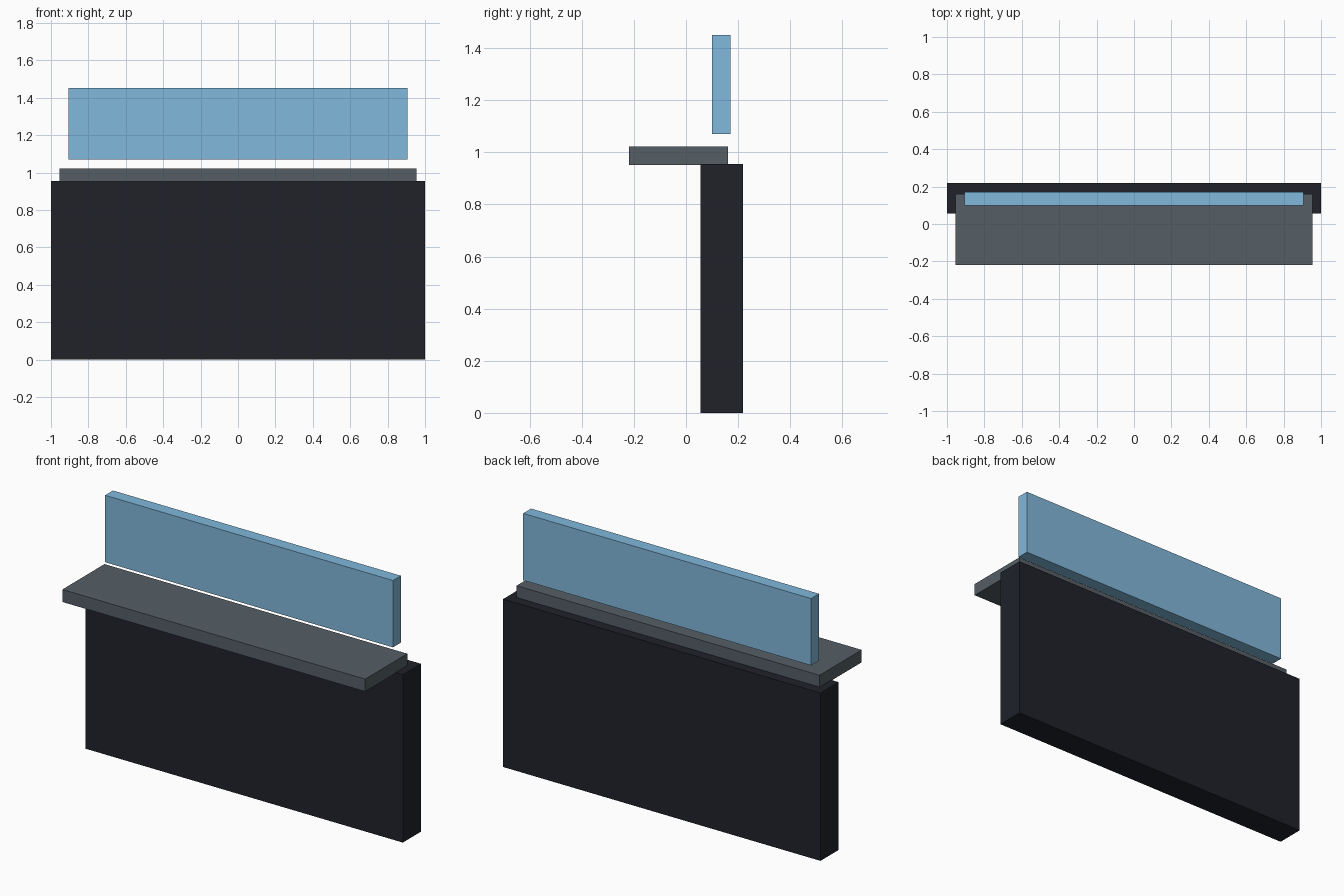
import bpy

if "Cube" in bpy.data.objects:
    bpy.data.objects.remove(bpy.data.objects["Cube"])


def material(name, color):
    mat = bpy.data.materials.new(name)
    mat.diffuse_color = (*color, 1.0)
    mat.use_nodes = True
    mat.node_tree.nodes["Principled BSDF"].inputs["Base Color"].default_value = mat.diffuse_color
    return mat


def box(name, half_width, y_range, z_range, mat):
    """Axis-aligned box, symmetric in x, spanning the given y and z ranges."""
    (y0, y1), (z0, z1) = y_range, z_range
    bpy.ops.mesh.primitive_cube_add(size=1, location=(0, (y0 + y1) / 2, (z0 + z1) / 2))
    obj = bpy.context.object
    obj.name = name
    obj.scale = (2 * half_width, y1 - y0, z1 - z0)
    bpy.ops.object.transform_apply(location=False, rotation=False, scale=True)
    obj.data.materials.append(mat)
    return obj


dark = material("dark_panel", (0.014, 0.016, 0.023))
slate = material("slate_top", (0.09, 0.112, 0.133))
glass = material("blue_glass", (0.22, 0.48, 0.71))

# Upright base panel
box("base_panel", 1.0, (0.055, 0.218), (0.0, 0.956), dark)
# Counter slab, overhanging the front and sunk slightly into the panel
box("counter_top", 0.954, (-0.218, 0.161), (0.952, 1.023), slate)
# Screen floating just above the counter
box("glass_screen", 0.907, (0.099, 0.17), (1.07, 1.451), glass)
